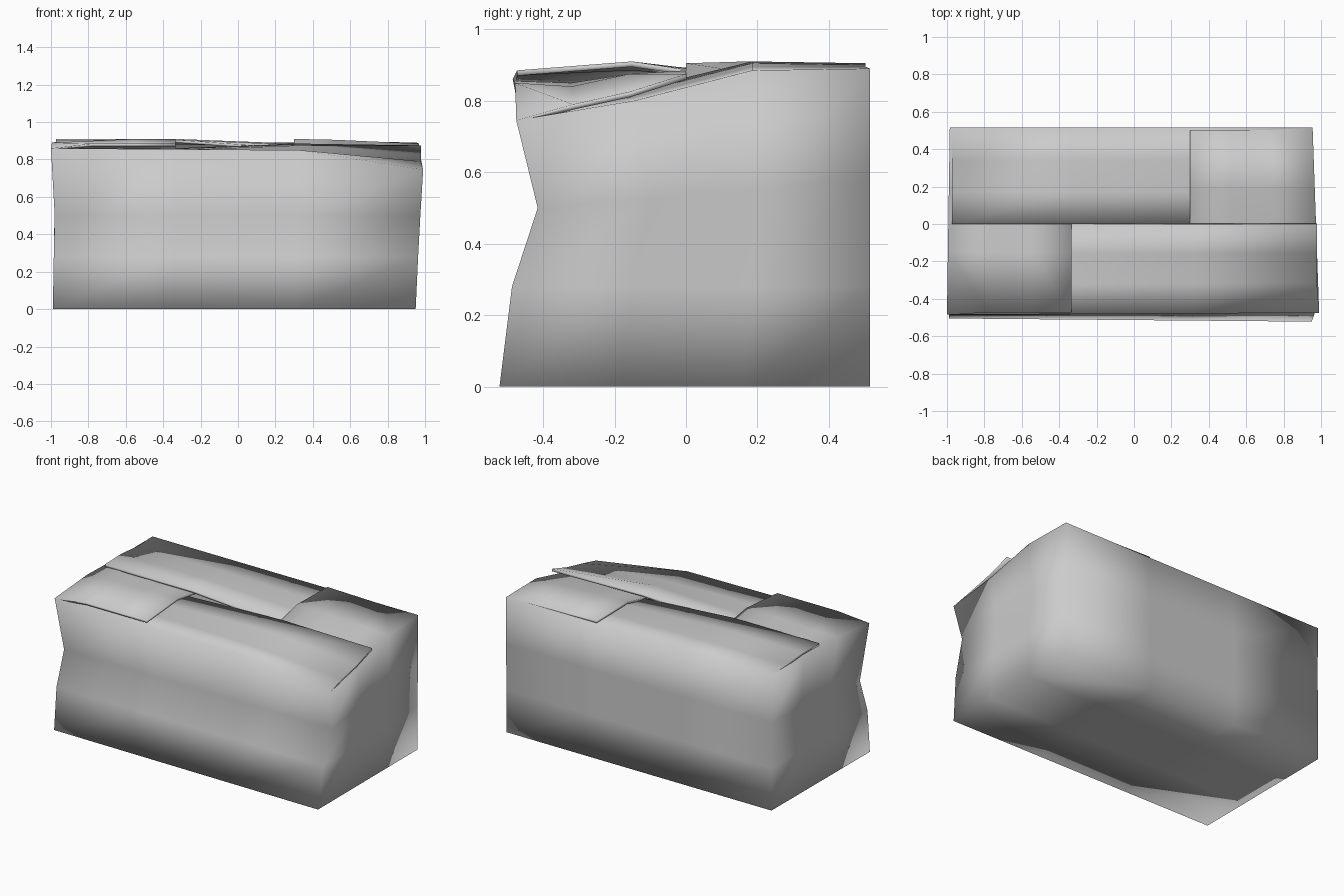
import bpy, bmesh
from mathutils import Vector

if "Cube" in bpy.data.objects:
    bpy.data.objects.remove(bpy.data.objects["Cube"])

bm = bmesh.new()
N = 3  # segments along every side


def grid(rows):
    """Skin a grid of points with quads."""
    vs = [[bm.verts.new(p) for p in r] for r in rows]
    for a, b in zip(vs, vs[1:]):
        for i in range(len(a) - 1):
            bm.faces.new((a[i], a[i + 1], b[i + 1], b[i]))


def side(a, b):
    return [Vector(a).lerp(Vector(b), i / N) for i in range(N + 1)]


# Corners of the upper rim, counter-clockwise from front left
rim = [(-1.0, -0.485), (0.99, -0.475), (0.955, 0.515), (-0.985, 0.515)]
# Per flap: depth (distance of its free edge) and heights from hinge to free edge
flaps = [
    (Vector((0, 1)), 0.0, [(.86, .855, .85, .745), (.855, .85, .84, .79),
                           (.86, .855, .875, .825), (.85, .86, .885, .875)]),
    (Vector((-1, 0)), -0.30, [(.745, .80, .885, .89), (.77, .81, .895, .895),
                              (.79, .82, .905, .90), (.80, .83, .91, .905)]),
    (Vector((0, -1)), 0.0, [(.89, .89, .89, .89), (.88, .885, .895, .895),
                            (.86, .88, .91, .91), (.835, .86, .905, .905)]),
    (Vector((1, 0)), -0.335, [(.89, .885, .89, .86), (.86, .87, .90, .885),
                              (.86, .865, .91, .885), (.86, .86, .91, .885)]),
]
# Lower wall rings: corners, counter-clockwise from front left
rings = [
    [(-.99, -.505, 0), (.95, -.522, 0), (.95, .515, 0), (-.985, .515, 0)],
    [(-.985, -.487, .28), (.963, -.487, .28), (.95, .515, .28), (-.985, .515, .28)],
    [(-.98, -.415, .5), (.975, -.415, .5), (.955, .515, .58), (-.98, .515, .58)],
]

for k, (d, edge, heights) in enumerate(flaps):
    n = (k + 1) % 4
    hinge = side(rim[k], rim[n])
    along = (hinge[3] - hinge[0]).normalized()
    rows = []
    for j, zs in enumerate(heights):
        t = j / N
        row = []
        for i, (h, z) in enumerate(zip(hinge, zs)):
            p = h.copy()
            p += d * ((edge - h.dot(d)) * t)
            # free ends sit slightly inside the rim
            if j and i in (0, N):
                p += along * (0.012 if i == 0 else -0.012)
            row.append((p.x, p.y, z))
        rows.append(row)
    # Wall below the hinge, then the woven flap, in one sheet
    grid([side(r[k], r[n]) for r in rings] + rows)

# Floor
floor_front = side(rings[0][0], rings[0][1])
floor_back = side(rings[0][3], rings[0][2])
grid([[b.lerp(a, j / N) for a, b in zip(floor_front, floor_back)] for j in range(N + 1)])

# Join only the walls, hinge corners and floor
weld = [v for v in bm.verts]
bmesh.ops.remove_doubles(bm, verts=weld, dist=0.0005)
bmesh.ops.recalc_face_normals(bm, faces=bm.faces)
down = sum(f.normal.z * f.calc_area() for f in bm.faces if f.calc_center_median().z < 0.01)
if down > 0:
    bmesh.ops.reverse_faces(bm, faces=bm.faces)
for f in bm.faces:
    f.smooth = True

mesh = bpy.data.meshes.new("cardboard_box")
bm.to_mesh(mesh)
bm.free()
box = bpy.data.objects.new("cardboard_box", mesh)
bpy.context.collection.objects.link(box)

# Board thickness, inwards
thick = box.modifiers.new("board", 'SOLIDIFY')
thick.thickness = 0.015
thick.offset = -1
